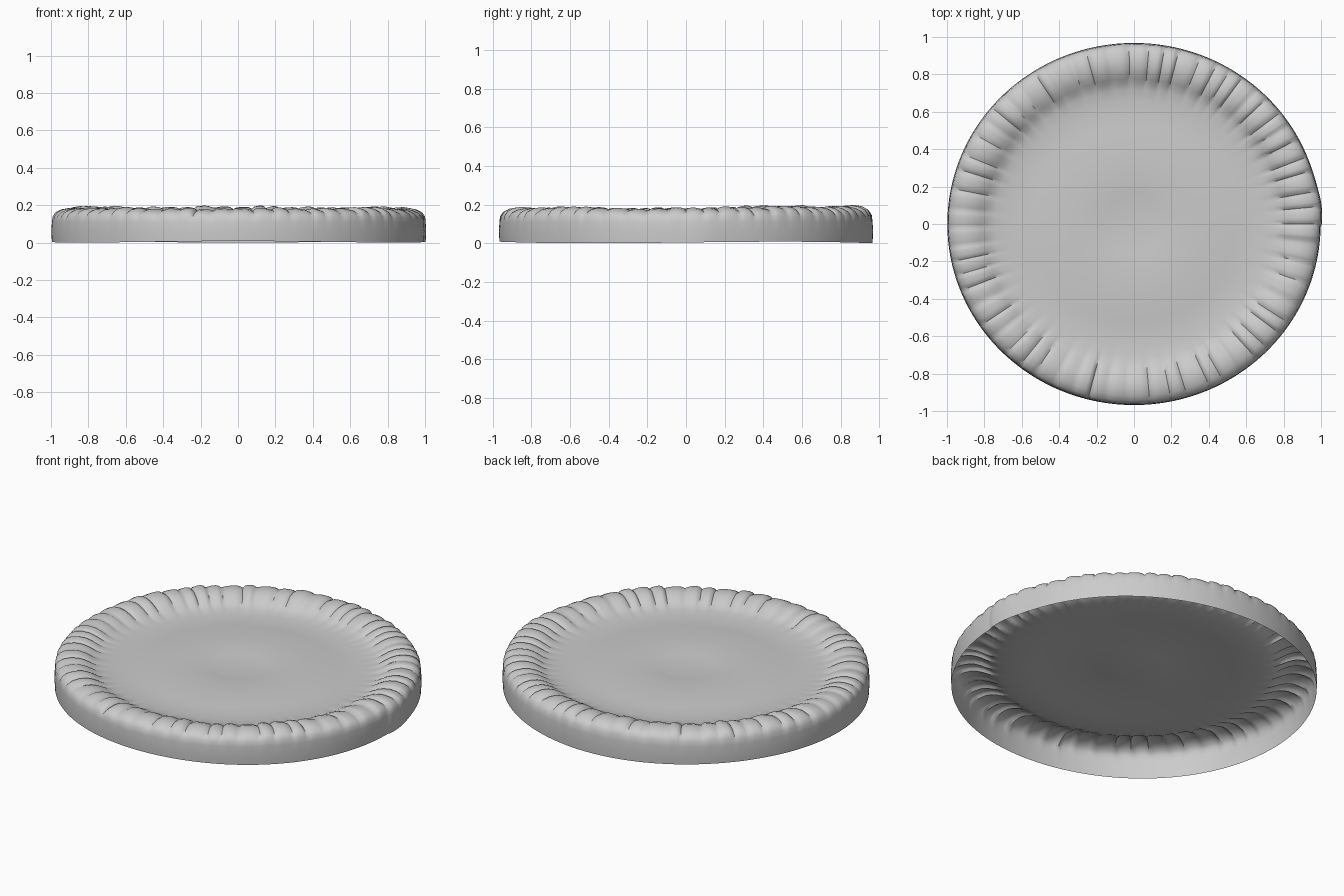
import bpy, bmesh, math, random

if "Cube" in bpy.data.objects:
    bpy.data.objects.remove(bpy.data.objects["Cube"])

random.seed(7)

# Radial profile from bottom edge to centre: radius, height, crimp strength
PROFILE = [
    (1.000, 0.000, 0.0), (1.003, 0.060, 0.0), (1.000, 0.110, 0.1),
    (0.996, 0.140, 0.5), (0.980, 0.162, 0.9), (0.950, 0.177, 1.0),
    (0.910, 0.184, 1.0), (0.870, 0.181, 1.0), (0.835, 0.170, 1.0),
    (0.805, 0.155, 0.8), (0.780, 0.142, 0.5), (0.745, 0.133, 0.1),
    (0.690, 0.128, 0.0), (0.600, 0.125, 0.0), (0.540, 0.130, 0.0),
    (0.400, 0.136, 0.0), (0.240, 0.139, 0.0), (0.170, 0.132, 0.0),
    (0.090, 0.127, 0.0),
]
CRIMPS, STEPS = 62, 6


def crimp_angles():
    """Uneven crimps: angle, scallop offset and per-crimp lift for each column."""
    widths = [random.uniform(0.7, 1.3) for _ in range(CRIMPS)]
    total, start, cols = sum(widths), 0.0, []
    for w in widths:
        lift = random.uniform(-0.004, 0.006)
        depth = random.uniform(0.007, 0.015)
        for k in range(STEPS):
            t = k / STEPS
            scallop = math.sin(math.pi * t ** 0.75) ** 0.6 if k else 0.0
            cols.append((2 * math.pi * (start + w * t) / total,
                         depth * (scallop - 0.65), lift))
        start += w
    return cols


def outline(a):
    """Slightly oval outer radius with a small bulge on the right."""
    bulge = 0.010 * math.exp(-((a - 0.08) / 0.12) ** 2)
    return 0.965 + 0.030 * math.cos(a) ** 2 + bulge


# Pastry crust: open-bottomed shell with crimped rim and shallow filling top
bm = bmesh.new()
cols = crimp_angles()
rings = []
for r, z, s in PROFILE:
    ring = []
    for a, bump, lift in cols:
        rad = outline(a) * (r + s * bump * 0.5 * (1 if r > 0.9 else -1))
        tilt = 0.005 * math.sin(a) - 0.007 * math.exp(-(min(a, 2 * math.pi - a) / 0.35) ** 2)
        h = z + s * (bump + lift + tilt)
        if z == 0:
            h = 0.004 + 0.004 * math.sin(3 * a)
        ring.append(bm.verts.new((rad * math.cos(a), rad * math.sin(a), h)))
    rings.append(ring)
n = len(cols)
for lo, hi in zip(rings, rings[1:]):
    for i in range(n):
        j = (i + 1) % n
        bm.faces.new((lo[i], lo[j], hi[j], hi[i]))
centre = bm.verts.new((0, 0, 0.126))
for i in range(n):
    bm.faces.new((rings[-1][i], rings[-1][(i + 1) % n], centre))

mesh = bpy.data.meshes.new("pie_crust")
bm.to_mesh(mesh)
bm.free()
crust = bpy.data.objects.new("pie_crust", mesh)
bpy.context.collection.objects.link(crust)
bpy.context.view_layer.objects.active = crust
crust.select_set(True)
bpy.ops.object.shade_smooth_by_angle(angle=math.radians(50))
